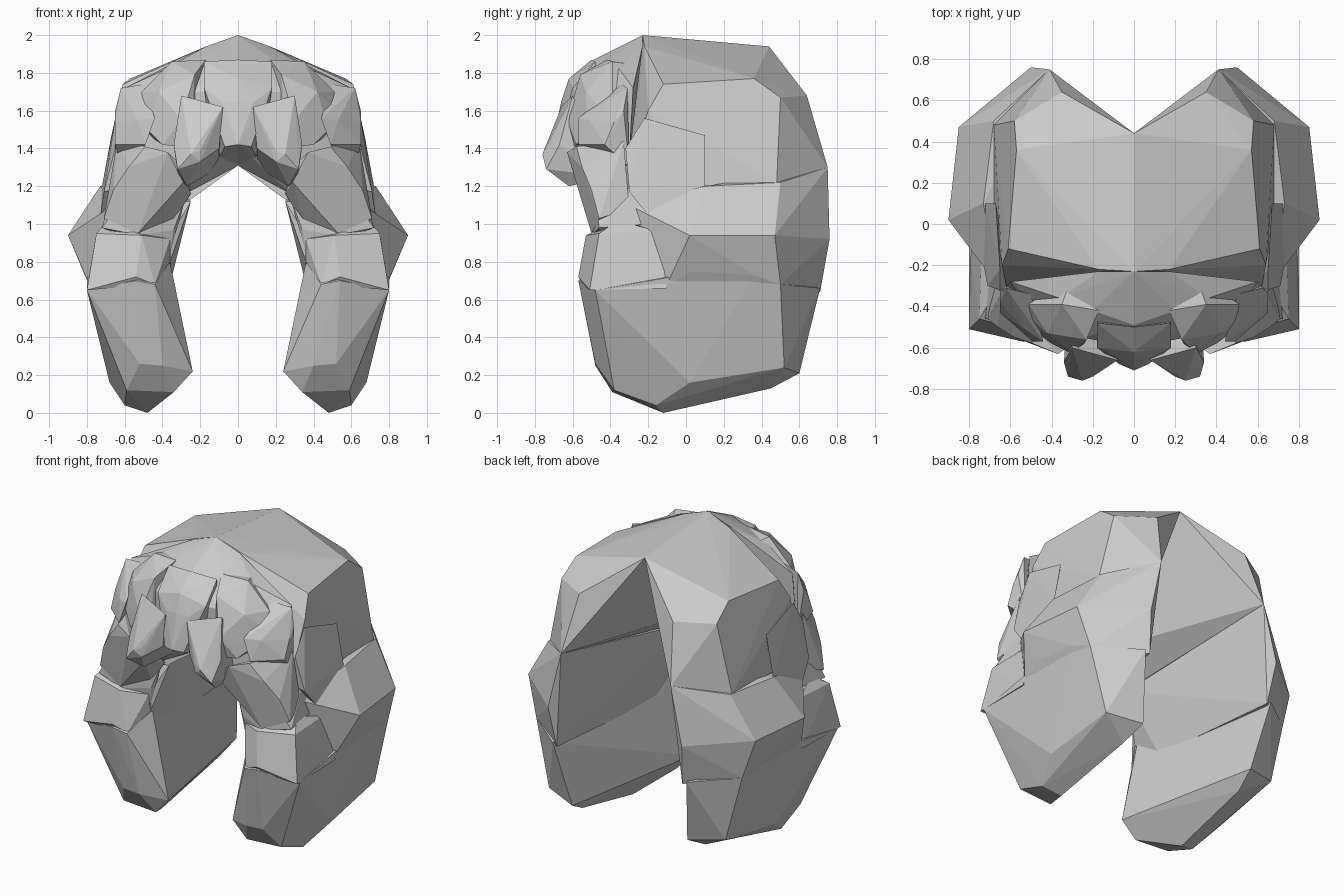
import bpy, bmesh


def lock(name, pts):
    """Faceted solid around a few corner points, mirrored to the other side."""
    bm = bmesh.new()
    for p in pts:
        bm.verts.new(p)
    res = bmesh.ops.convex_hull(bm, input=bm.verts[:])
    junk = [g for g in res["geom_interior"] + res["geom_unused"]
            if isinstance(g, bmesh.types.BMVert)]
    if junk:
        bmesh.ops.delete(bm, geom=list(set(junk)), context='VERTS')
    bmesh.ops.dissolve_limit(bm, angle_limit=0.03, verts=bm.verts[:], edges=bm.edges[:])
    bmesh.ops.recalc_face_normals(bm, faces=bm.faces[:])
    me = bpy.data.meshes.new(name)
    bm.to_mesh(me)
    bm.free()
    ob = bpy.data.objects.new(name, me)
    bpy.context.collection.objects.link(ob)
    mod = ob.modifiers.new("mirror", 'MIRROR')
    mod.use_mirror_merge = False
    return ob


# Crown: upper shell with the notch at the back and the tent-shaped parting below
lock("crown", [
    (0, .44, 1.94), (0, -.23, 2.0), (.17, -.22, 1.94), (.57, .36, 1.77),
    (.61, -.12, 1.74), (.58, .5, 1.67), (.35, .64, 1.68), (.41, .75, 1.3),
    (.64, -.2, 1.6), (.62, -.3, 1.3), (.65, .1, 1.4), (.68, .48, 1.22),
    (.68, .05, 1.2), (0, -.42, 1.31), (.25, -.4, 1.13), (.6, -.3, 1.05)])

# Forehead: mass behind the front locks, sloping down from the crown
lock("forehead", [
    (0, -.23, 2.0), (.17, -.23, 1.94), (0, -.49, 1.87), (.2, -.42, 1.86),
    (.36, -.36, 1.83), (.6, -.28, 1.72), (.0, -.6, 1.7), (.25, -.55, 1.7),
    (.48, -.45, 1.6), (.5, -.46, 1.4), (0, -.58, 1.42), (.28, -.54, 1.28),
    (0, -.42, 1.31), (.62, -.3, 1.35), (.28, -.42, 1.16)])

# Side bulge: the widest part of each side
lock("side_bulge", [
    (.25, -.38, 1.12), (.35, -.42, .95), (.36, -.42, .8), (.37, -.2, .64),
    (.9, .02, .94), (.85, .47, .94), (.5, .76, .92), (.41, .75, 1.3),
    (.47, .71, .64), (.68, .5, 1.22), (.73, .1, 1.2), (.82, .03, .75),
    (.8, .36, .73), (.77, .5, .68), (.75, -.15, .96), (.78, -.11, .66),
    (.66, -.3, 1.1)])

# Lower lock: long hanging slab
lock("lower_lock", [
    (.8, -.48, .65), (.79, -.1, .66), (.77, .5, .68), (.8, .04, .74),
    (.79, .36, .73), (.5, .71, .66), (.36, -.4, .8), (.44, -.56, .68),
    (.54, -.57, .7), (.24, -.4, .22), (.4, -.48, .25), (.52, -.48, .26),
    (.34, -.39, .11), (.48, -.12, 0), (.6, -.16, .04), (.68, .02, .16),
    (.66, .52, .24), (.46, .45, .13), (.43, .6, .21), (.59, -.38, .12)])

# Front flare: lip-like curl beside the jaw
lock("front_flare", [
    (.8, -.51, .65), (.8, -.1, .66), (.75, -.46, .95), (.74, -.15, .96),
    (.54, -.57, .72), (.44, -.55, .68), (.51, -.53, .94), (.36, -.44, .92),
    (.69, -.36, 1.02), (.36, -.42, .8)])

# Jaw: inner strip joining flare and cheek along the face opening
lock("jaw", [
    (.27, -.42, 1.16), (.34, -.44, .97), (.36, -.42, .85), (.52, -.5, .94),
    (.72, -.46, .98), (.7, -.2, 1.0), (.6, -.48, 1.15), (.66, -.25, 1.2)])

# Cheek curl
lock("cheek_curl", [
    (.29, -.58, 1.22), (.29, -.58, 1.3), (.37, -.63, 1.38), (.49, -.58, 1.41),
    (.58, -.55, 1.3), (.66, -.5, 1.18), (.71, -.46, 1.03), (.53, -.5, .95),
    (.25, -.42, 1.16), (.64, -.33, 1.44), (.68, -.3, 1.08), (.35, -.42, 1.0)])

# Small ear-side tuft below the temple
lock("ear_tuft", [
    (.65, -.32, 1.4), (.71, -.3, 1.17), (.74, -.14, .97), (.65, -.22, 1.56),
    (.67, .1, 1.47), (.68, .1, 1.4), (.72, .1, 1.2), (.6, -.3, 1.2)])

# Centre forelock
lock("forelock", [
    (0, -.5, 1.87), (.18, -.48, 1.86), (0, -.71, 1.42), (.07, -.68, 1.41),
    (0, -.66, 1.65), (.08, -.65, 1.64), (0, -.42, 1.31), (.12, -.42, 1.3),
    (0, -.62, 1.77), (.18, -.6, 1.72)])

# Fringe tips either side of the forelock
lock("fringe_tip", [
    (.08, -.66, 1.62), (.1, -.66, 1.4), (.2, -.74, 1.39), (.25, -.76, 1.37),
    (.32, -.74, 1.29), (.27, -.62, 1.2), (.34, -.67, 1.42), (.3, -.6, 1.68),
    (.1, -.42, 1.3), (.32, -.4, 1.25), (.2, -.74, 1.33)])

# Brow lock: rounded wave above the fringe
lock("brow_lock", [
    (.17, -.42, 1.87), (.35, -.39, 1.86), (.51, -.39, 1.7), (.5, -.46, 1.62),
    (.48, -.52, 1.5), (.4, -.58, 1.42), (.23, -.56, 1.79), (.42, -.53, 1.7),
    (.3, -.63, 1.55), (.25, -.6, 1.4), (.52, -.3, 1.5), (.3, -.25, 1.84)])

# Temple lock
lock("temple_lock", [
    (.62, -.31, 1.72), (.65, -.33, 1.6), (.65, -.38, 1.54), (.65, -.43, 1.42),
    (.44, -.57, 1.56), (.49, -.57, 1.42), (.62, -.3, 1.3), (.5, -.34, 1.74),
    (.53, -.51, 1.55)])
